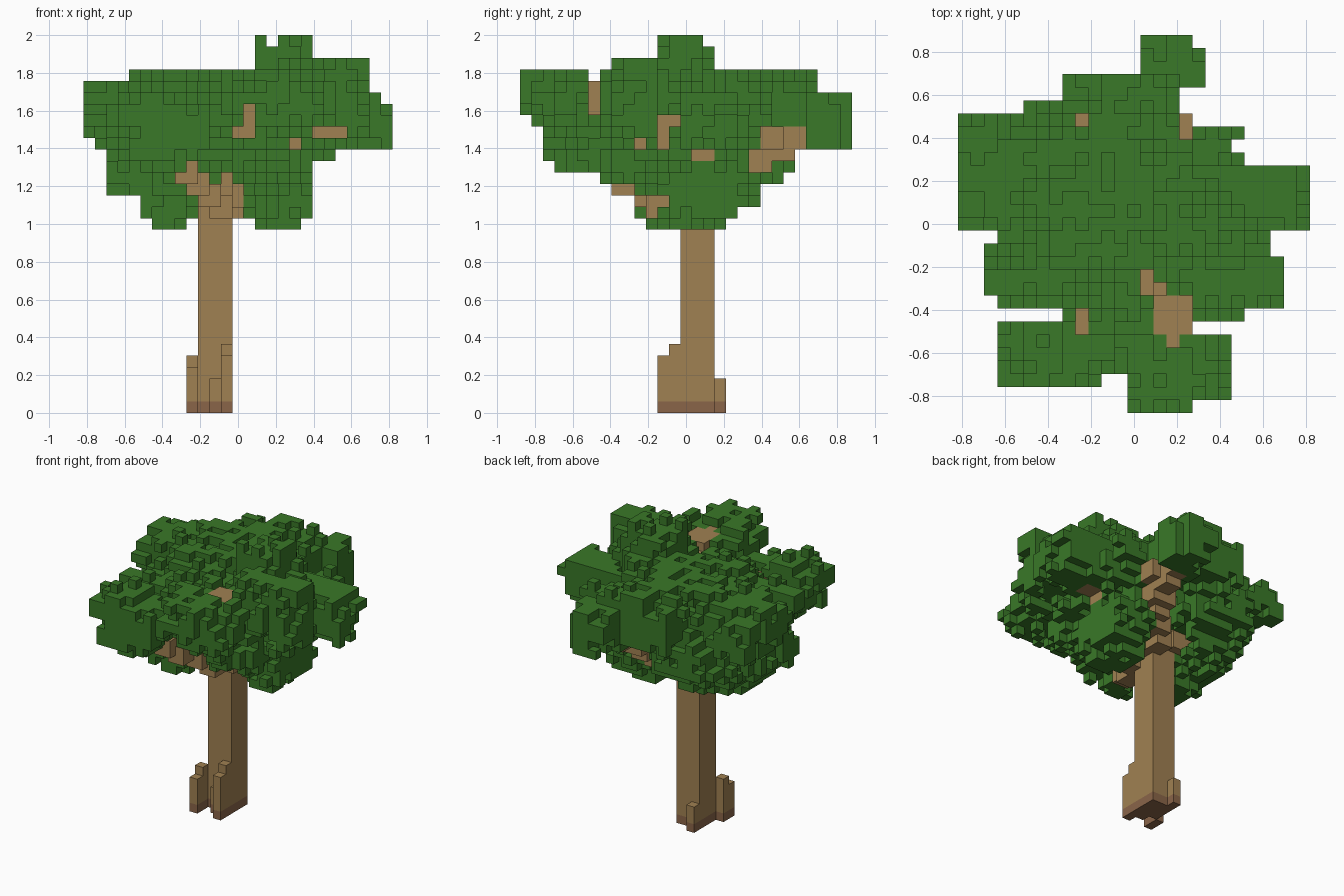
import bpy, bmesh, random
from mathutils import Vector, noise

if "Cube" in bpy.data.objects:
    bpy.data.objects.remove(bpy.data.objects["Cube"], do_unlink=True)

NX, NY, NZ = 27, 29, 33
V = 2 / NZ                      # edge length of one block
random.seed(4)


def material(name, rgb):
    m = bpy.data.materials.new(name)
    m.use_nodes = True
    m.diffuse_color = (*rgb, 1)
    m.node_tree.nodes["Principled BSDF"].inputs["Base Color"].default_value = (*rgb, 1)
    return m


LEAF = material("leaf green", (0.041, 0.188, 0.021))
BARK = material("bark brown", (0.352, 0.218, 0.084))
DARK = material("dark root brown", (0.255, 0.13, 0.066))


def box(lo, hi):
    """All block cells from lo to hi, both included."""
    return {(x, y, z) for x in range(lo[0], hi[0] + 1)
            for y in range(lo[1], hi[1] + 1) for z in range(lo[2], hi[2] + 1)}


def branch(points, size):
    """Blocks along a path through the given cells."""
    cells = set()
    for a, b in zip(points, points[1:]):
        a, b = Vector(a), Vector(b)
        steps = int((b - a).length * 2) + 1
        for i in range(steps + 1):
            p = [round(c) for c in a.lerp(b, i / steps)]
            cells |= box(p, [c + size - 1 for c in p])
    return cells


def block_object(name, cells, solid, materials):
    """Mesh of the exposed block faces; ground blocks use the last material."""
    bm = bmesh.new()
    corners = {}

    def vert(p):
        if p not in corners:
            corners[p] = bm.verts.new(((p[0] - NX / 2) * V, (p[1] - NY / 2) * V, p[2] * V))
        return corners[p]

    for c in sorted(cells):
        for axis in range(3):
            for side in (0, 1):
                n = list(c)
                n[axis] += 2 * side - 1
                if tuple(n) in solid:
                    continue
                loop = []
                for u, w in ((0, 0), (1, 0), (1, 1), (0, 1)):
                    p = list(c)
                    p[axis] += side
                    p[(axis + 1) % 3] += u
                    p[(axis + 2) % 3] += w
                    loop.append(vert(tuple(p)))
                face = bm.faces.new(loop if side else loop[::-1])
                face.material_index = len(materials) - 1 if c[2] == 0 else 0
    mesh = bpy.data.meshes.new(name)
    bm.to_mesh(mesh)
    bm.free()
    for m in materials:
        mesh.materials.append(m)
    obj = bpy.data.objects.new(name, mesh)
    bpy.context.collection.objects.link(obj)


def outline(rows, start, step):
    """Expand (row count, first, last, ...) runs to a set of (column, row)."""
    cells, r = set(), start
    for count, *runs in rows:
        for _ in range(count):
            for lo, hi in zip(runs[::2], runs[1::2]):
                cells |= {(c, r) for c in range(lo, hi + 1)}
            r += step
    return cells


# Trunk, roots and main branches
trunk = box((10, 14, 0), (12, 16, 19))
roots = (box((12, 13, 0), (12, 13, 5)) | box((12, 12, 0), (12, 12, 4))
         | box((11, 13, 0), (11, 13, 2)) | box((9, 13, 0), (9, 13, 4))
         | box((9, 12, 0), (9, 12, 3)) | box((10, 17, 0), (10, 17, 2)))
branches = (branch([(11, 12, 17), (9, 9, 19), (8, 7, 20)], 2)
            | branch([(12, 16, 18), (14, 19, 20), (15, 21, 22), (15, 23, 23)], 2)
            | branch([(12, 14, 20), (15, 9, 24)], 2) | branch([(15, 8, 24), (15, 6, 26)], 3)
            | branch([(12, 15, 18), (17, 15, 22), (21, 15, 24)], 2)
            | branch([(10, 15, 18), (4, 18, 24)], 2) | box((13, 13, 17), (13, 14, 17)))

# Bare pockets before the trunk, in the front fork and under the back branch
bare = (box((9, 0, 16), (13, 13, 19)) | box((15, 6, 26), (17, 8, 32))
        | box((11, 17, 16), (14, 22, 19)) | box((13, 20, 20), (16, 24, 22)))
# Twigs left uncovered along some axes: from the left side, the front or above
for lo, hi, axes in [((9, 6, 23), (9, 7, 25), (2,)), ((14, 9, 24), (14, 10, 26), (1, 2)),
                     ((13, 9, 24), (13, 9, 24), (1,)), ((16, 5, 28), (16, 5, 28), (2,)),
                     ((17, 21, 23), (17, 22, 24), (2,)), ((9, 22, 24), (9, 22, 27), (2,)),
                     ((20, 14, 24), (22, 15, 24), (1,)), ((18, 14, 23), (18, 15, 23), (1,)),
                     ((17, 12, 25), (18, 13, 25), (0,)), ((18, 12, 23), (18, 12, 24), (0,)),
                     ((18, 10, 23), (18, 10, 23), (0,))]:
    branches |= box(lo, hi)
    for axis in axes:
        a, b = list(lo), list(hi)
        if axis == 1:
            a[1] = 0
        else:
            b[axis] = NZ
        bare |= box(a, b)
branches -= trunk
wood = trunk | roots | branches

# Canopy limits along each axis
FRONT = outline([(1, 15, 15, 17, 19), (1, 15, 19), (1, 15, 24), (1, 4, 24), (1, 0, 24),
                 (1, 0, 25), (3, 0, 26), (1, 1, 26), (1, 2, 21), (3, 2, 19),
                 (2, 5, 19), (1, 6, 8, 15, 18)], 32, -1)
SIDE = outline([(1, 12, 15), (1, 12, 16), (1, 8, 16), (1, 0, 5, 7, 25), (1, 0, 25),
                (2, 0, 28), (1, 1, 28), (2, 2, 28), (1, 2, 23), (1, 3, 23), (1, 7, 22),
                (1, 9, 20), (1, 10, 20), (1, 10, 18), (1, 11, 17)], 32, -1)
TOP = outline([(1, 13, 17), (1, 13, 20), (1, 3, 10, 13, 20), (3, 3, 20), (1, 3, 17),
               (1, 8, 21), (1, 3, 24), (3, 2, 24), (1, 2, 23), (1, 3, 23), (5, 0, 26),
               (1, 0, 21), (1, 0, 20), (1, 0, 21), (1, 0, 17), (1, 5, 16), (1, 8, 16),
               (1, 8, 18), (2, 14, 18), (1, 14, 17)], 0, 1)

# Leaf clumps: centre and radii in blocks
CLUMPS = [((12, 17, 25.7), (9, 8, 4)), ((4, 18, 25.7), (5, 4.5, 3.6)),
          ((22, 16, 25), (5, 4, 3)), ((16, 24.5, 25), (3.8, 4.5, 3.2)),
          ((16.3, 3, 26.7), (4.2, 3.8, 3.3)), ((6.5, 4, 24.7), (4.2, 3, 3.2)),
          ((20, 10.5, 26.5), (5, 4, 4)), ((17, 14, 28.5), (4, 4, 4)),
          ((6, 13, 20.3), (4.7, 4.7, 4.4)), ((17.3, 16, 19), (3.3, 4, 4)),
          ((8, 20, 22), (4.5, 4, 4)), ((10, 10, 24), (7, 4, 3.3)),
          ((11, 23, 26), (4, 4, 3.2)), ((16.5, 10, 22.8), (4, 4, 3.5))]


def reach(c, clump):
    """Squared distance from a clump centre, in radii."""
    return sum(((c[i] - clump[0][i]) / clump[1][i]) ** 2 for i in range(3))


hull = {}
for x, y in sorted(TOP):
    for z in range(16, NZ):
        c = (x, y, z)
        if (x, z) in FRONT and (y, z) in SIDE and c not in wood and c not in bare:
            d = min(reach(c, k) for k in CLUMPS)
            hull[c] = d + 0.4 * noise.noise(Vector(c) * 0.57)

# Dense leaf cores with cross-shaped tufts scattered over them
leaves = {c for c, d in hull.items() if d < 0.66}
for c, d in hull.items():
    if 0.58 < d < 1.04 and random.random() < 0.17:
        for axis in range(3):
            for step in (-1, 0, 1):
                n = list(c)
                n[axis] += step
                if tuple(n) in hull:
                    leaves.add(tuple(n))

# Grow sprays of leaves where the canopy falls short of its limits
for a, b in ((0, 1), (0, 2), (1, 2)):
    filled = {(c[a], c[b]) for c in leaves | wood}
    best = {}
    for c, d in hull.items():
        key = (c[a], c[b])
        if key not in filled and (key not in best or d < hull[best[key]]):
            best[key] = c
    for c in best.values():
        centre = min(CLUMPS, key=lambda k: reach(c, k))[0]
        leaves |= branch([c, centre], 2) & hull.keys()

solid = wood | leaves
block_object("trunk", trunk, solid, [BARK, DARK])
block_object("roots", roots, solid, [BARK, DARK])
block_object("branches", branches, solid, [BARK])
block_object("leaf_canopy", leaves, solid, [LEAF])
